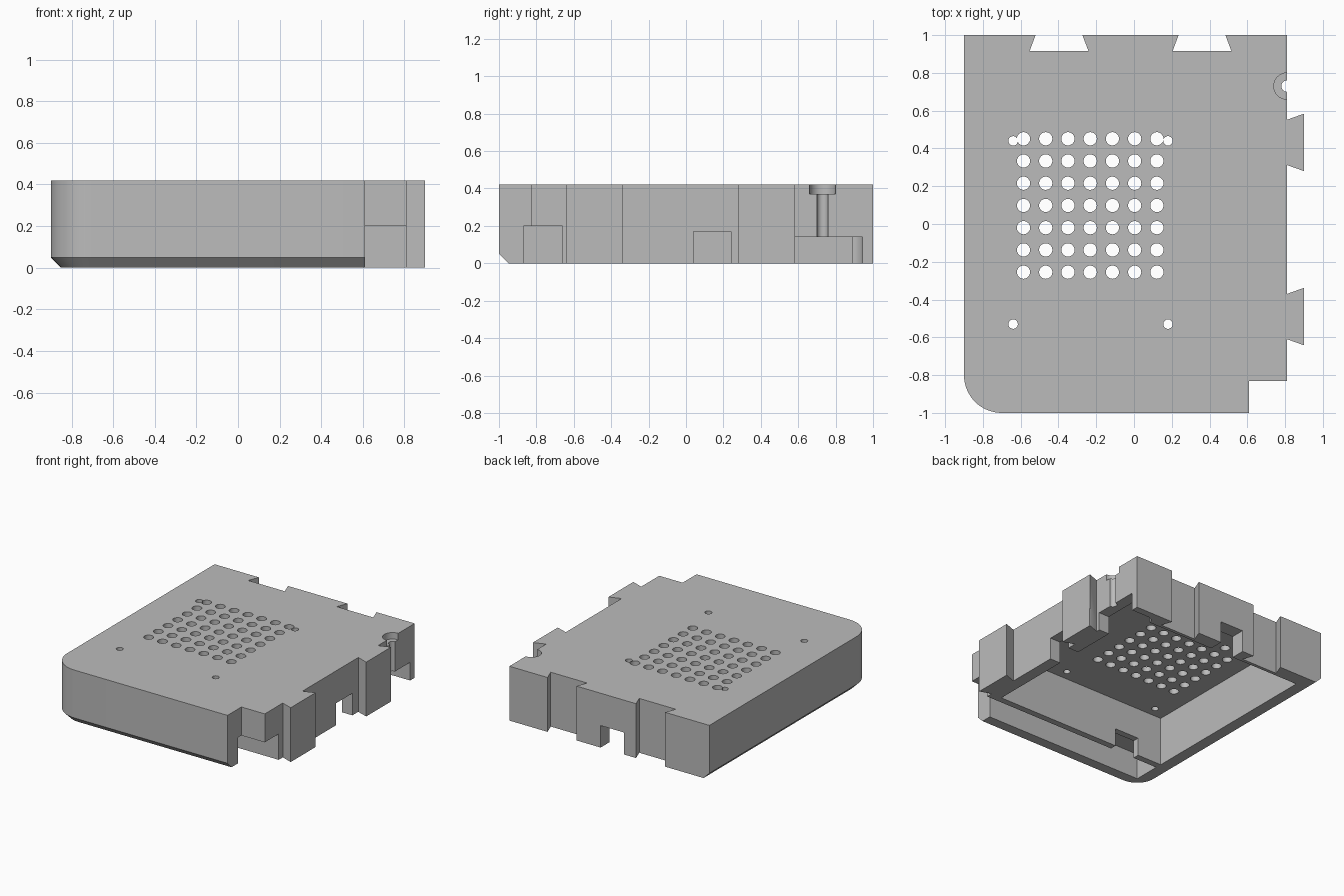
import bpy, bmesh
from math import cos, sin, pi

if "Cube" in bpy.data.objects:
    bpy.data.objects.remove(bpy.data.objects["Cube"], do_unlink=True)

HEIGHT, CHAMFER, CEILING = 0.42, 0.05, 0.38


def arc(cx, cy, r, a0, a1, n):
    return [(cx + r * cos(a0 + (a1 - a0) * i / n), cy + r * sin(a0 + (a1 - a0) * i / n))
            for i in range(n + 1)]


def circle(cx, cy, r, n=32):
    return arc(cx, cy, r, 0, 2 * pi, n)[:-1]


def rect(x0, x1, y0, y1):
    return [(x0, y0), (x1, y0), (x1, y1), (x0, y1)]


def loft(bm, rings):
    """Closed solid from (outline, height) rings of equal point count."""
    loops = [[bm.verts.new((x, y, z)) for x, y in pts] for pts, z in rings]
    n = len(loops[0])
    bm.faces.new(loops[0][::-1])
    bm.faces.new(loops[-1])
    for low, high in zip(loops, loops[1:]):
        for i in range(n):
            j = (i + 1) % n
            bm.faces.new((low[i], low[j], high[j], high[i]))


def make_object(name, solids):
    bm = bmesh.new()
    for rings in solids:
        loft(bm, rings)
    bmesh.ops.recalc_face_normals(bm, faces=bm.faces)
    mesh = bpy.data.meshes.new(name)
    bm.to_mesh(mesh)
    bm.free()
    ob = bpy.data.objects.new(name, mesh)
    bpy.context.collection.objects.link(ob)
    return ob


def prism(pts, z0, z1):
    return [(pts, z0), (pts, z1)]


def outline(inset):
    """Plan of the case; inset pulls in the front and left sides only."""
    pts = arc(-0.7, -0.8, 0.2 - inset, pi, 1.5 * pi, 16)
    # corner step
    pts += [(0.61, -1 + inset), (0.61, -0.83), (0.81, -0.83)]
    # dovetail tongues on the right side
    for mid in (-0.49, 0.432):
        pts += [(0.81, mid - 0.12), (0.9, mid - 0.152), (0.9, mid + 0.152), (0.81, mid + 0.12)]
    pts.append((0.81, 1))
    # dovetail sockets in the back
    for mid in (0.36, -0.397):
        pts += [(mid + 0.124, 1), (mid + 0.156, 0.915), (mid - 0.156, 0.915), (mid - 0.124, 1)]
    pts.append((-0.9 + inset, 1))
    return pts


case = make_object("case_shell", [[(outline(CHAMFER), 0), (outline(0), CHAMFER), (outline(0), HEIGHT)]])

# Port pocket with a rounded inner corner
port = [(0.6, 0.58), (1, 0.58), (1, 0.945)] + arc(0.665, 0.88, 0.065, pi / 2, pi, 10)

vents = [prism(circle(-0.585 + 0.1177 * i, -0.255 + 0.1177 * j, 0.035), 0.3, 0.5)
         for i in range(7) for j in range(7)]
screws = [prism(circle(x, y, 0.025), 0.3, 0.5) for x in (-0.64, 0.18) for y in (-0.53, 0.44)]

cuts = {
    "cavity_cutter": [prism(rect(-0.76, 0.72, -0.61, 0.89), -0.1, CEILING)],
    "opening_cutter": [
        prism(rect(-0.76, 1, -0.87, -0.66), -0.1, 0.2),
        prism(rect(0.6, 1, 0.04, 0.24), -0.1, 0.17),
        prism(rect(-0.17, 0.03, 0.8, 1.1), -0.1, 0.17),
        prism(port, -0.1, 0.14)],
    "recess_cutter": [
        prism(rect(-0.55, -0.34, -0.7, -0.58), -0.1, 0.14),
        prism(circle(0.81, 0.73, 0.07), 0.37, 0.5)],
    "vent_cutter": vents + [prism(circle(0.81, 0.73, 0.03), 0.1, 0.5)],
    "screw_cutter": screws,
}

bpy.context.view_layer.objects.active = case
for name, solids in cuts.items():
    cutter = make_object(name, solids)
    cutter.hide_render = True
    mod = case.modifiers.new(name, "BOOLEAN")
    mod.operation = "DIFFERENCE"
    mod.solver = "EXACT"
    mod.object = cutter
    bpy.ops.object.modifier_apply(modifier=mod.name)
    bpy.data.objects.remove(cutter, do_unlink=True)

# Plain grey plastic
grey = bpy.data.materials.new("grey_plastic")
grey.use_nodes = True
colour = (0.5, 0.5, 0.5, 1)
grey.diffuse_color = colour
grey.node_tree.nodes["Principled BSDF"].inputs["Base Color"].default_value = colour
case.data.materials.clear()
case.data.materials.append(grey)

for ob in bpy.context.selected_objects:
    ob.select_set(False)
case.select_set(True)
bpy.ops.object.shade_smooth_by_angle(angle=pi / 6)
